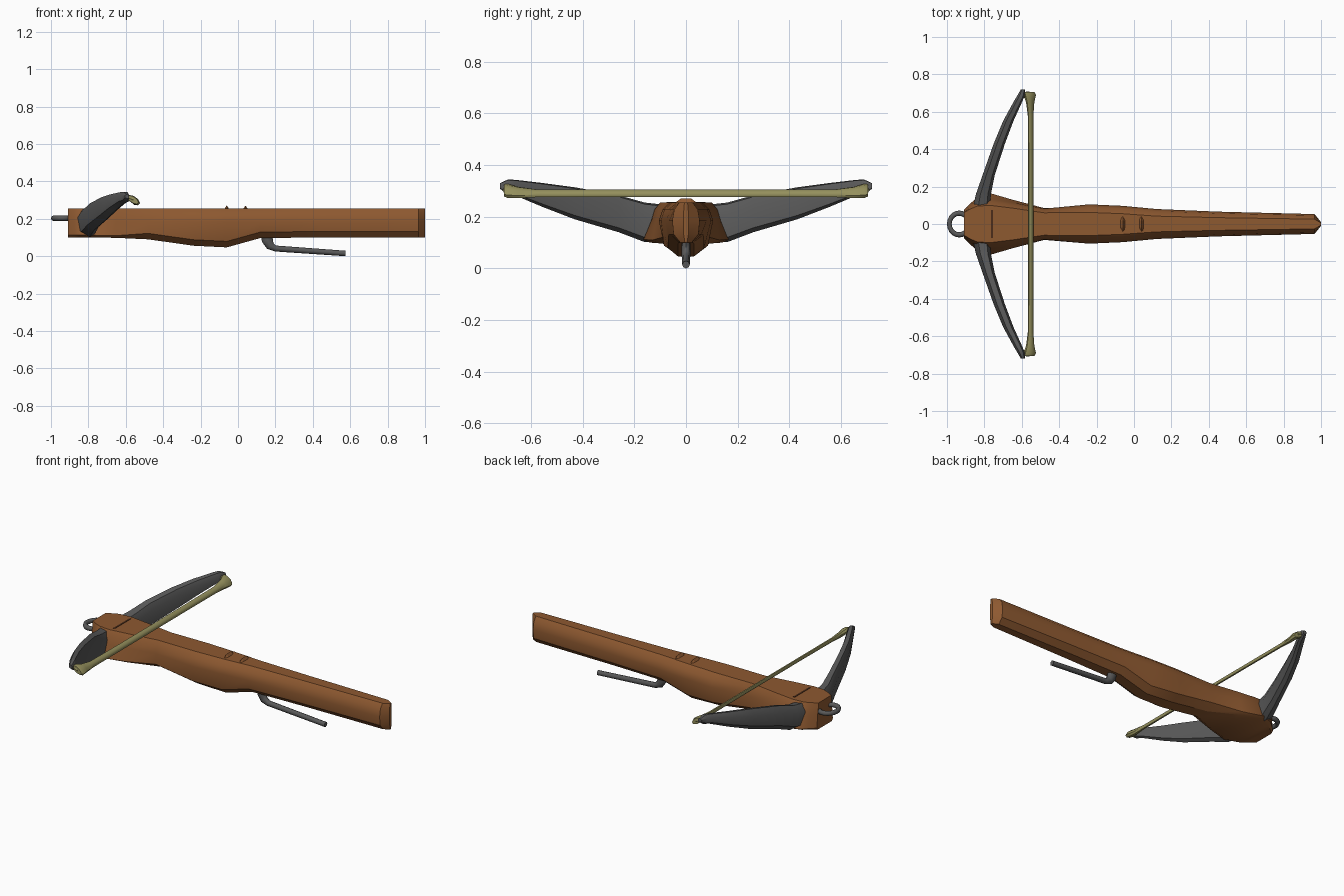
import bpy, bmesh, math

if "Cube" in bpy.data.objects:
    bpy.data.objects.remove(bpy.data.objects["Cube"])


def material(name, rgb):
    m = bpy.data.materials.new(name)
    m.diffuse_color = (*rgb, 1)
    m.use_nodes = True
    m.node_tree.nodes["Principled BSDF"].inputs["Base Color"].default_value = m.diffuse_color
    return m


WOOD = material("wood", (0.27, 0.10, 0.03))
DARK = material("dark_wood", (0.07, 0.025, 0.01))
STEEL = material("steel", (0.10, 0.10, 0.10))
CORD = material("cord", (0.30, 0.28, 0.11))


def finish(ob, name, mat, angle=35):
    ob.name = name
    ob.data.materials.clear()
    ob.data.materials.append(mat)
    bpy.ops.object.select_all(action='DESELECT')
    ob.select_set(True)
    bpy.context.view_layer.objects.active = ob
    bpy.ops.object.shade_smooth_by_angle(angle=math.radians(angle))
    return ob


def loft(name, rings, mat, angle=35):
    """Skin a row of equal-length rings and cap both ends."""
    bm = bmesh.new()
    vs = [[bm.verts.new(p) for p in ring] for ring in rings]
    n = len(rings[0])
    for a, b in zip(vs, vs[1:]):
        for i in range(n):
            j = (i + 1) % n
            bm.faces.new((a[i], a[j], b[j], b[i]))
    bm.faces.new(vs[0])
    bm.faces.new(vs[-1])
    bmesh.ops.recalc_face_normals(bm, faces=bm.faces)
    me = bpy.data.meshes.new(name)
    bm.to_mesh(me)
    bm.free()
    ob = bpy.data.objects.new(name, me)
    bpy.context.collection.objects.link(ob)
    return finish(ob, name, mat, angle)


# Stock: x, bottom z, half widths at top, middle and lower edge
TOP = 0.255
stations = [
    (-0.91, 0.10, 0.060, 0.068, 0.075),
    (-0.875, 0.10, 0.080, 0.100, 0.110),
    (-0.84, 0.10, 0.095, 0.120, 0.140),
    (-0.77, 0.10, 0.100, 0.135, 0.165),
    (-0.65, 0.098, 0.085, 0.115, 0.130),
    (-0.48, 0.09, 0.060, 0.082, 0.085),
    (-0.24, 0.056, 0.062, 0.105, 0.085),
    (-0.06, 0.047, 0.055, 0.097, 0.070),
    (0.12, 0.097, 0.042, 0.080, 0.068),
    (0.45, 0.10, 0.034, 0.066, 0.060),
    (0.965, 0.10, 0.026, 0.053, 0.048),
    (1.0, 0.10, 0.006, 0.010, 0.009),
]
rings = []
for x, zb, a, b, c in stations:
    sharp = x < -0.6  # blockier section at the bow mount
    half = [(a, TOP), (b * (0.9 if sharp else 0.86), 0.228), (b, 0.185),
            (c, zb + (0.012 if sharp else 0.032)), (c * (0.85 if sharp else 0.45), zb)]
    rings.append([(x, y, z) for y, z in half] + [(x, -y, z) for y, z in reversed(half)])
loft("stock", rings, WOOD, 30)

# Bow limbs: y, outer x, inner x, top z, bottom z
limb = [
    (0.07, -0.865, -0.77, 0.245, 0.102),
    (0.16, -0.845, -0.765, 0.255, 0.102),
    (0.26, -0.81, -0.745, 0.283, 0.140),
    (0.43, -0.75, -0.69, 0.314, 0.190),
    (0.55, -0.70, -0.645, 0.330, 0.236),
    (0.66, -0.64, -0.595, 0.343, 0.282),
    (0.69, -0.622, -0.583, 0.344, 0.287),
    (0.72, -0.605, -0.583, 0.330, 0.308),
]
for side, label in ((1, "left"), (-1, "right")):
    rings = []
    for y, xo, xi, zt, zb in limb:
        w, h = xi - xo, zt - zb
        sec = [(xo + 0.3 * w, zt), (xi - 0.2 * w, zt - 0.04 * h), (xi, zt - 0.3 * h),
               (xi, zb + 0.12 * h), (xi - 0.35 * w, zb), (xo + 0.1 * w, zb + 0.2 * h),
               (xo, zt - 0.3 * h)]
        rings.append([(x, side * y, z) for x, z in sec])
    loft("bow_limb_" + label, rings, STEEL, 40)

# Bowstring with flared ends: y, x, z, x radius, z radius
half = [(0.30, -0.552, 0.291, 0.014, 0.013), (0.58, -0.553, 0.291, 0.015, 0.014),
        (0.65, -0.555, 0.294, 0.022, 0.020), (0.69, -0.557, 0.300, 0.033, 0.022),
        (0.705, -0.562, 0.302, 0.030, 0.018)]
row = [(-y, *r) for y, *r in reversed(half)] + half
loft("bowstring", [[(x + rx * math.cos(k * math.pi / 4), y,
                     z + rz * math.sin(k * math.pi / 4) - 0.5 * rx * math.cos(k * math.pi / 4))
                    for k in range(8)] for y, x, z, rx, rz in row], CORD, 50)

# Small pegs that tie the string to the limb tips
for side, label in ((1, "left"), (-1, "right")):
    pts = [(-0.612, 0.690, 0.318, 0.012), (-0.558, 0.690, 0.302, 0.02)]
    loft("string_tie_" + label, [[(x, side * (y + r * math.cos(k * math.pi / 3)),
                                  z + r * math.sin(k * math.pi / 3)) for k in range(6)]
                                 for x, y, z, r in pts], CORD, 50)

# Foot stirrup
bpy.ops.mesh.primitive_torus_add(location=(-0.935, 0, 0.203), major_radius=0.058,
                                 minor_radius=0.014, major_segments=20, minor_segments=8)
ob = bpy.context.object
ob.scale.x = 0.9
finish(ob, "stirrup", STEEL, 60)

# Trigger lever: x, z, radius, lean of the ring (0 = vertical ring)
path = [(0.152, 0.12, 0.031, 80), (0.157, 0.085, 0.030, 75), (0.172, 0.055, 0.023, 48),
        (0.20, 0.041, 0.016, 8), (0.575, 0.0145, 0.0145, 4)]
rings = []
for x, z, r, lean in path:
    t = math.radians(lean)
    rings.append([(x + r * math.sin(k * math.pi / 4) * math.sin(t),
                   min(r, 0.018) * math.cos(k * math.pi / 4),
                   z + r * math.sin(k * math.pi / 4) * math.cos(t)) for k in range(8)])
loft("trigger_lever", rings, STEEL, 50)

# Two low ridges on top of the stock
for i, x in enumerate((-0.06, 0.04)):
    loft("nut_ridge_%d" % (i + 1),
         [[(x - w, y, 0.245), (x + w, y, 0.245), (x, y, h)]
          for y, w, h in ((-0.042, 0.012, 0.254), (-0.02, 0.018, 0.271),
                          (0.02, 0.018, 0.271), (0.042, 0.012, 0.254))], WOOD, 20)

# Thin dark seam behind the bow mount
bpy.ops.mesh.primitive_cube_add(size=1, location=(-0.76, 0, 0.2525))
ob = bpy.context.object
ob.scale = (0.01, 0.15, 0.009)
finish(ob, "mount_seam", DARK)
